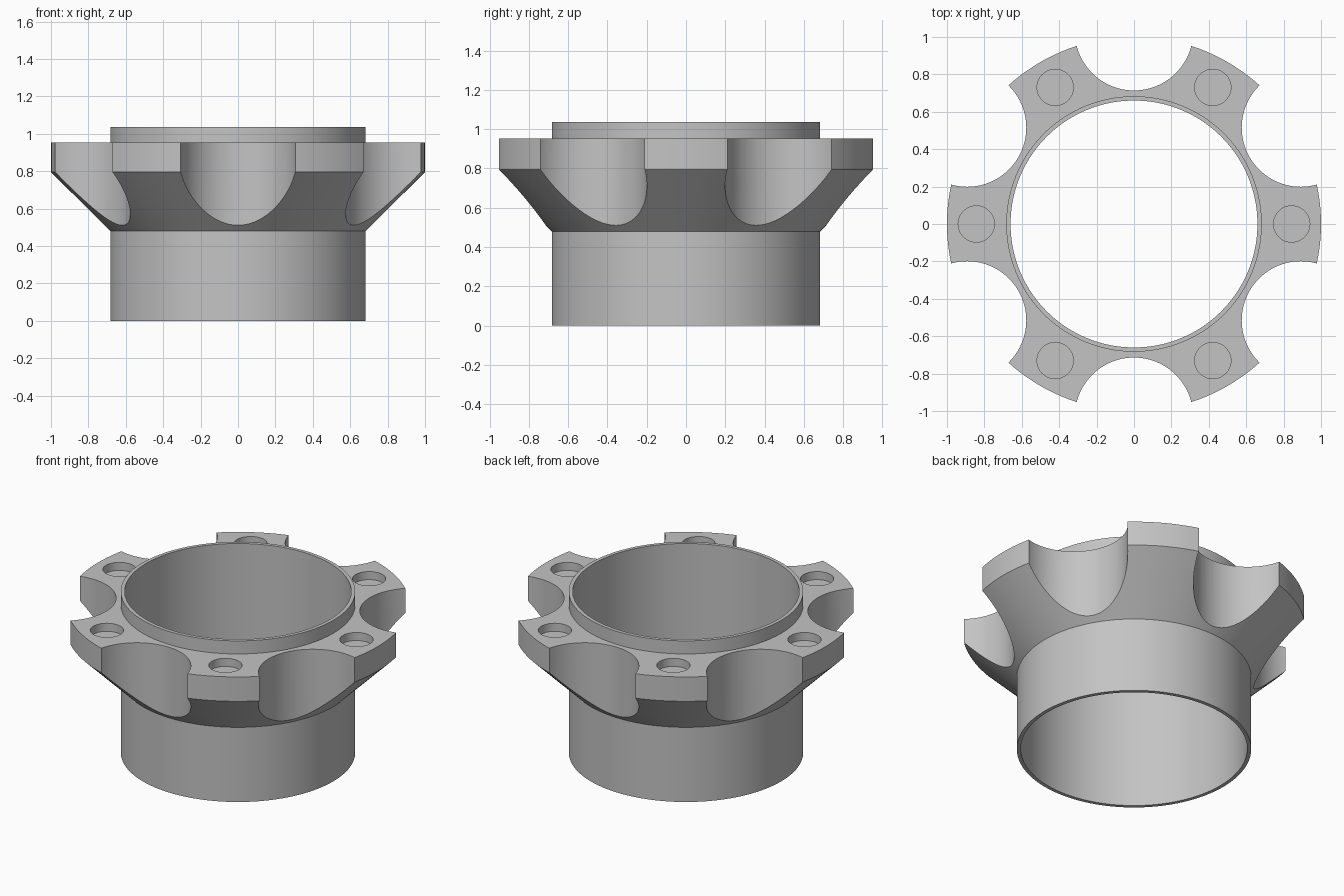
import bpy, bmesh, math
from mathutils import Matrix, Vector

if "Cube" in bpy.data.objects:
    bpy.data.objects.remove(bpy.data.objects["Cube"])

SEG = 144
grey = bpy.data.materials.new("grey")
grey.diffuse_color = (0.55, 0.55, 0.55, 1)
grey.use_nodes = True
grey.node_tree.nodes["Principled BSDF"].inputs["Base Color"].default_value = grey.diffuse_color


def make_object(name, bm):
    bmesh.ops.recalc_face_normals(bm, faces=bm.faces)
    mesh = bpy.data.meshes.new(name)
    bm.to_mesh(mesh)
    bm.free()
    mesh.materials.append(grey)
    obj = bpy.data.objects.new(name, mesh)
    bpy.context.collection.objects.link(obj)
    return obj


def lathe(name, profile):
    """Revolve a closed (radius, z) profile around the z axis."""
    bm = bmesh.new()
    rings = []
    for i in range(SEG):
        a = math.tau * i / SEG
        rings.append([bm.verts.new((r * math.cos(a), r * math.sin(a), z)) for r, z in profile])
    n = len(profile)
    for i in range(SEG):
        r0, r1 = rings[i], rings[(i + 1) % SEG]
        for j in range(n):
            k = (j + 1) % n
            bm.faces.new((r0[j], r1[j], r1[k], r0[k]))
    return make_object(name, bm)


def ring_of_cylinders(name, radius, distance, z0, z1, start, segments):
    """Six upright cylinders spaced evenly around the z axis."""
    bm = bmesh.new()
    for i in range(6):
        a = start + math.tau * i / 6
        pos = Vector((distance * math.cos(a), distance * math.sin(a), (z0 + z1) / 2))
        bmesh.ops.create_cone(bm, cap_ends=True, segments=segments, radius1=radius,
                              radius2=radius, depth=z1 - z0,
                              matrix=Matrix.Translation(pos) @ Matrix.Rotation(a, 4, 'Z'))
    return make_object(name, bm)


# Tube with its sloped flange and raised lip
hub = lathe("flanged_hub", [(0.66, 0), (0.683, 0), (0.683, 0.48), (1.0, 0.795),
                            (1.0, 0.952), (0.683, 0.952), (0.683, 1.036), (0.66, 1.036)])

# Scallops between the lugs, and a blind bolt hole in each lug
cutters = [
    ring_of_cylinders("scallop_cutter", 0.316, 1.03, 0.3, 1.2, math.pi / 6, 96),
    ring_of_cylinders("bolt_hole_cutter", 0.097, 0.843, 0.90, 1.1, 0, 48),
]

bpy.context.view_layer.objects.active = hub
hub.select_set(True)
for cutter in cutters:
    mod = hub.modifiers.new(cutter.name, 'BOOLEAN')
    mod.operation = 'DIFFERENCE'
    mod.solver = 'EXACT'
    mod.object = cutter
    bpy.ops.object.modifier_apply(modifier=mod.name)
    bpy.data.objects.remove(cutter)

bpy.ops.object.shade_smooth_by_angle(angle=math.radians(30))
